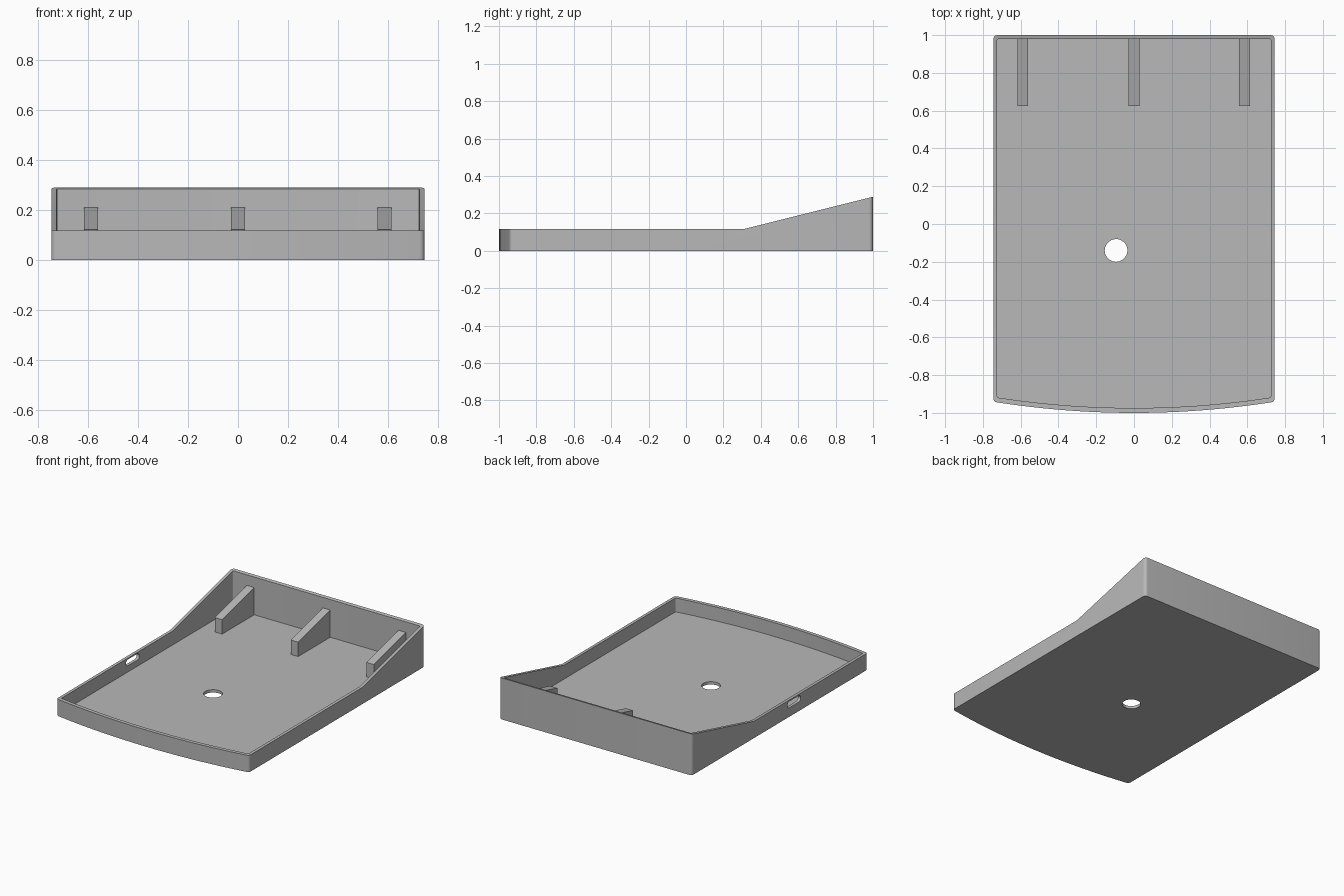
import bpy, bmesh
from math import sin, cos, radians, pi
from mathutils import Matrix, Vector

if "Cube" in bpy.data.objects:
    bpy.data.objects.remove(bpy.data.objects["Cube"])

HALF_W, FLOOR, WALL, RIM, BACK = 0.745, 0.02, 0.021, 0.117, 0.29
SLOPE_Y, SLOPE = 0.31, 0.25

grey = bpy.data.materials.new("plain_grey")
grey.use_nodes = True
grey.diffuse_color = (0.48, 0.48, 0.48, 1)
grey.node_tree.nodes["Principled BSDF"].inputs["Base Color"].default_value = (0.48, 0.48, 0.48, 1)


def prism(name, points, direction):
    """Extrude a closed loop of 3D points along a direction."""
    bm = bmesh.new()
    face = bm.faces.new([bm.verts.new(p) for p in points])
    out = bmesh.ops.extrude_face_region(bm, geom=[face])
    moved = [g for g in out["geom"] if isinstance(g, bmesh.types.BMVert)]
    bmesh.ops.translate(bm, verts=moved, vec=Vector(direction))
    bmesh.ops.recalc_face_normals(bm, faces=bm.faces)
    mesh = bpy.data.meshes.new(name)
    bm.to_mesh(mesh)
    bm.free()
    mesh.materials.append(grey)
    obj = bpy.data.objects.new(name, mesh)
    bpy.context.collection.objects.link(obj)
    return obj


def outline(side, front, radius, z):
    """Plan shape: straight sides and back, bowed front, rounded corners."""
    w, back = HALF_W - side, 1 - side
    cx = w - radius
    bow = lambda x: -1 + front + 0.106 * x * x
    half = []
    # right half, from the middle of the front to the middle of the back
    for i in range(13):
        x = cx * i / 12
        half.append((x, bow(x)))
    for i in range(2, 9):
        a = radians(-90 + 90 * i / 8)
        half.append((cx + radius * cos(a), bow(cx) + radius + radius * sin(a)))
    for i in range(7):
        a = radians(90 * i / 6)
        half.append((cx + radius * cos(a), back - radius + radius * sin(a)))
    mirrored = [(-x, y) for x, y in reversed(half[1:])]
    return [(x, y, z) for x, y in half + mirrored]


def cut(target, cutter):
    mod = target.modifiers.new("cut", "BOOLEAN")
    mod.operation, mod.solver, mod.object = "DIFFERENCE", "EXACT", cutter
    bpy.context.view_layer.objects.active = target
    bpy.ops.object.modifier_apply(modifier=mod.name)
    bpy.data.objects.remove(cutter)


# Tray shell with a hollow inside
tray = prism("tray", outline(0, 0, 0.022, 0), (0, 0, BACK))
cut(tray, prism("hollow_cutter", outline(WALL, 0.026, 0.006, FLOOR), (0, 0, 1)))

# Low rim that ramps up towards the back
ramp = [(-1, -1.2, RIM), (-1, SLOPE_Y, RIM), (-1, 1.2, RIM + SLOPE * (1.2 - SLOPE_Y)),
        (-1, 1.2, 1), (-1, -1.2, 1)]
cut(tray, prism("ramp_cutter", ramp, (2, 0, 0)))

# Round hole through the floor
ring = [2 * pi * i / 40 for i in range(40)]
hole = [(-0.095 + 0.06 * cos(a), -0.14 + 0.06 * sin(a), -0.1) for a in ring]
cut(tray, prism("hole_cutter", hole, (0, 0, 0.18)))

# Rounded slot through the right wall
slot = []
for side in (1, -1):
    for i in range(9):
        a = pi * i / 8 - pi / 2
        slot.append((-0.9, -0.13 + side * (0.052 + 0.022 * cos(a)), 0.085 + side * 0.022 * sin(a)))
cut(tray, prism("slot_cutter", slot, (0.3, 0, 0)))

# Sloped support ribs against the back wall
for name, x in (("right_rib", -0.588), ("middle_rib", 0), ("left_rib", 0.585)):
    profile = [(x - 0.028, 0.625, 0.01), (x - 0.028, 0.99, 0.01),
               (x - 0.028, 0.99, 0.213), (x - 0.028, 0.625, 0.121)]
    prism(name, profile, (0.056, 0, 0))

# Smooth the rounded corners, keep real edges sharp
bpy.ops.object.select_all(action="DESELECT")
tray.select_set(True)
bpy.context.view_layer.objects.active = tray
bpy.ops.object.shade_smooth_by_angle(angle=radians(30))
